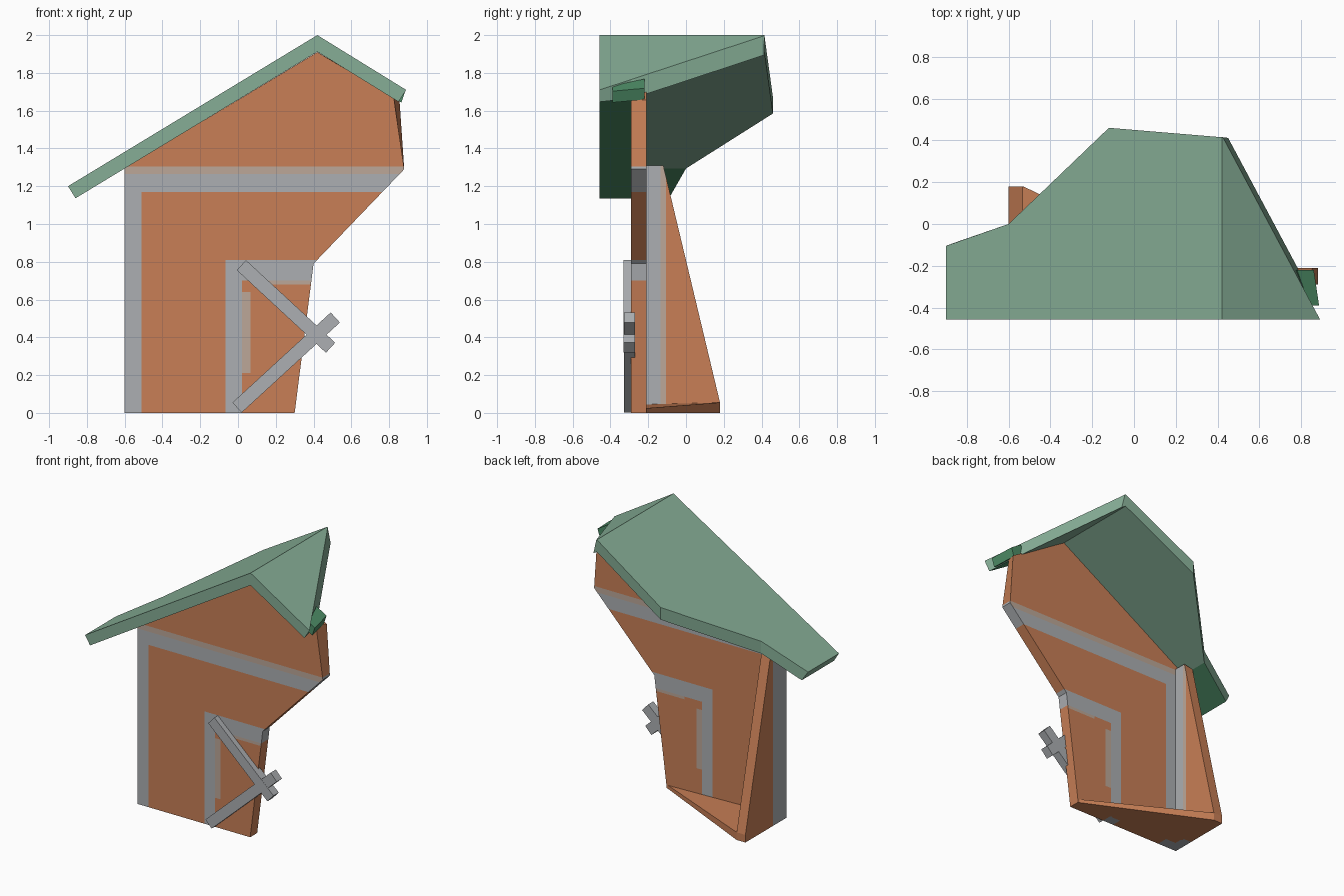
import bpy, bmesh, math
from mathutils import Vector

if "Cube" in bpy.data.objects:
    bpy.data.objects.remove(bpy.data.objects["Cube"])


def material(name, rgb):
    m = bpy.data.materials.new(name)
    lin = [((c / 255 + 0.055) / 1.055) ** 2.4 for c in rgb]
    m.diffuse_color = (*lin, 1)
    m.use_nodes = True
    m.node_tree.nodes["Principled BSDF"].inputs["Base Color"].default_value = m.diffuse_color
    return m


CLAY, TIMBER, WORN, ROOF, SOFFIT = range(5)
MATS = [material("clay_wall", (200, 127, 86)),
        material("grey_timber", (172, 175, 178)),
        material("worn_timber", (188, 167, 152)),
        material("roof_green", (134, 174, 150)),
        material("soffit_green", (77, 140, 102))]


def solid(name, loop_a, loop_b, rule, cuts=()):
    """Loft two matching loops, slice along axis planes, colour faces by rule."""
    bm = bmesh.new()
    a = [bm.verts.new(p) for p in loop_a]
    b = [bm.verts.new(p) for p in loop_b]
    n = len(a)
    bm.faces.new(a)
    bm.faces.new(b[::-1])
    for i in range(n):
        j = (i + 1) % n
        bm.faces.new((a[j], a[i], b[i], b[j]))
    bmesh.ops.recalc_face_normals(bm, faces=bm.faces)
    for axis, value in cuts:
        no = Vector((0, 0, 0))
        no["xyz".index(axis)] = 1
        bmesh.ops.bisect_plane(bm, geom=bm.verts[:] + bm.edges[:] + bm.faces[:],
                               plane_co=no * value, plane_no=no)
    bm.normal_update()
    for f in bm.faces:
        f.material_index = rule(f.calc_center_median(), f.normal) if callable(rule) else rule
    me = bpy.data.meshes.new(name)
    bm.to_mesh(me)
    bm.free()
    for m in MATS:
        me.materials.append(m)
    ob = bpy.data.objects.new(name, me)
    bpy.context.collection.objects.link(ob)
    return ob


# Front wall: broken outline, with painted corner post, cross rail and door frame
def front_rule(c, n):
    post = -0.51 if c.y < -0.25 else -0.45
    if 1.17 < c.z < 1.305:
        return WORN if c.z > 1.265 and abs(n.y) > 0.9 else TIMBER
    if c.z > 1.305:
        return CLAY
    if c.x < post:
        return TIMBER
    if -0.065 < c.x < 0.02 and c.z < 0.81:
        return TIMBER
    if c.x > 0.02 and 0.7 < c.z < 0.81:
        return TIMBER
    if abs(n.y) > 0.9 and ((0.02 < c.x < 0.065 and 0.21 < c.z < 0.64)
                           or (0.16 < c.x and 0.68 < c.z < 0.7)):
        return WORN
    return CLAY


outline = [(-0.6, 0), (0.3, 0), (0.4, 0.79), (0.88, 1.29)]
peak = [(0.42, 1.91), (-0.6, 1.295)]
solid("front_wall",
      [(x, -0.29, z) for x, z in outline + [(0.825, 1.665)] + peak],
      [(x, -0.21, z) for x, z in outline + [(0.855, 1.655)] + peak],
      front_rule,
      [("z", v) for v in (0.21, 0.64, 0.68, 0.7, 0.81, 1.17, 1.265, 1.305)]
      + [("x", v) for v in (-0.51, -0.45, -0.065, 0.02, 0.065, 0.16)])


# Left wall: tall wedge with the side of the corner post
def left_rule(c, n):
    if c.y < -0.135:
        return TIMBER
    return WORN if n.x > 0.9 and c.y < -0.105 else CLAY


side = [(-0.21, 0), (0.18, 0), (0.18, 0.055), (-0.12, 1.31), (-0.21, 1.31)]
solid("left_wall", [(-0.6, y, min(z, 1.295)) for y, z in side],
      [(-0.53, y, z) for y, z in side], left_rule, [("y", -0.135), ("y", -0.105)])

# Floor: triangular broken slab thinning toward the right
floor = [(-0.54, -0.22, 0.045), (-0.54, 0.18, 0.055), (-0.53, 0.18, 0.055),
         (0.29, -0.21, 0.025), (0.29, -0.22, 0.025)]
solid("floor", [(x, y, 0) for x, y, z in floor], floor, CLAY)


# Roof slopes meeting at the ridge x = 0.42
def top_z(x):
    return 2.0 - (0.606 * (0.42 - x) if x < 0.42 else 0.617 * (x - 0.42))


def roof_rule(c, n):
    outside = c.x < -0.6 or c.y < -0.29
    return SOFFIT if n.z < -0.6 and outside else ROOF


def slope(name, top, under):
    solid(name, [(x, y, top_z(x)) for x, y in top],
          [(x, y, top_z(x) - 0.088) for x, y in under],
          roof_rule, [("x", -0.6), ("y", -0.29)])


rest = [(-0.6, 0.0), (-0.12, 0.46), (0.42, 0.415), (0.42, -0.457)]
slope("roof_left", [(-0.9, -0.457), (-0.9, -0.105)] + rest,
      [(-0.86, -0.457), (-0.86, -0.09)] + rest)
slope("roof_right",
      [(0.42, -0.457), (0.89, -0.457), (0.79, -0.27), (0.425, 0.415), (0.42, 0.415)],
      [(0.42, -0.457), (0.85, -0.457), (0.82, -0.28), (0.45, 0.412), (0.42, 0.415)])

# Small torn scrap at the right eave
scrap = [(0.78, -0.22), (0.86, -0.22), (0.885, -0.39), (0.84, -0.39)]
solid("eave_scrap", [(x, y, top_z(x) - 0.01) for x, y in scrap],
      [(x - 0.02, y, top_z(x) - 0.07) for x, y in scrap], SOFFIT)


# Crossed door braces
def brace(name, p, q, front, width=0.072):
    p, q = Vector(p), Vector(q)
    d = (q - p).normalized() * width / 2
    s = Vector((-d.y, d.x))
    pts = [p + s, q + s, q - s, p - s]
    solid(name, [(v.x, front, v.y) for v in pts],
          [(v.x, -0.27, v.y) for v in pts], TIMBER)


brace("door_brace_upper", (0.018, 0.782), (0.49, 0.345), -0.33)
brace("door_brace_lower", (-0.005, 0.028), (0.515, 0.505), -0.329)
